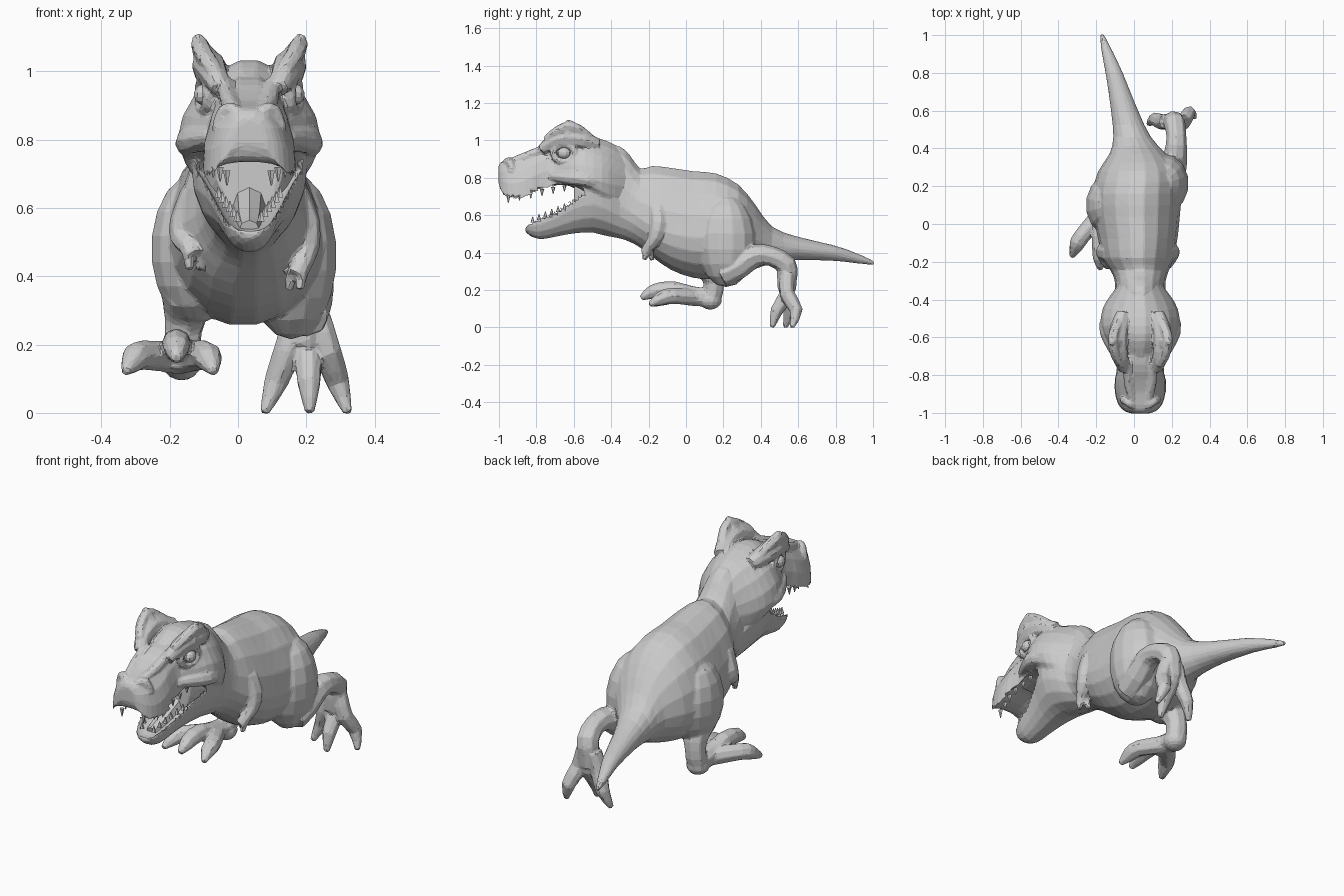
import bpy
import bmesh
import math
from mathutils import Vector

default_cube = bpy.data.objects.get("Cube")
if default_cube:
    bpy.data.objects.remove(default_cube, do_unlink=True)

HEAD_X = .033
BODY_X = .02
hide = bpy.data.materials.new("plain grey hide")
hide.use_nodes = True
hide.diffuse_color = (.6, .6, .6, 1)
hide.node_tree.nodes["Principled BSDF"].inputs["Base Color"].default_value = hide.diffuse_color


def finish(name, bm):
    """Turn a bmesh into a flat shaded, named object."""
    bmesh.ops.recalc_face_normals(bm, faces=bm.faces)
    mesh = bpy.data.meshes.new(name)
    bm.to_mesh(mesh)
    bm.free()
    mesh.materials.append(hide)
    obj = bpy.data.objects.new(name, mesh)
    bpy.context.collection.objects.link(obj)
    return obj


def refine(rows, steps):
    """Catmull-Rom interpolation between rows of numbers."""
    rows = [Vector(r) for r in rows]
    out = []
    for i in range(len(rows) - 1):
        b, c = rows[i], rows[i + 1]
        a, d = rows[max(i - 1, 0)], rows[min(i + 2, len(rows) - 1)]
        for s in range(steps):
            t = s / steps
            m, n = (c - a) / 2, (d - b) / 2
            out.append(b + m * t + (3 * (c - b) - 2 * m - n) * t ** 2
                       + (2 * (b - c) + m + n) * t ** 3)
    return out + [rows[-1]]


def skin(name, rings):
    """Bridge a list of point rings and cap both ends."""
    bm = bmesh.new()
    loops = [[bm.verts.new(p) for p in ring] for ring in rings]
    for low, high in zip(loops, loops[1:]):
        for i in range(len(low)):
            j = (i + 1) % len(low)
            bm.faces.new((low[i], low[j], high[j], high[i]))
    bm.faces.new(loops[0])
    bm.faces.new(loops[-1])
    return finish(name, bm)


def loft(name, sections, power=1, sides=18, steps=2):
    """Sections run along y: y, centre x, half width, bottom, widest height, top."""
    rings = []
    for y, cx, w, bottom, wide, top in refine(sections, steps):
        ring = []
        for i in range(sides):
            a = math.tau * i / sides
            c, s = math.cos(a), math.sin(a)
            c = math.copysign(abs(c) ** power, c)
            lift = abs(s) ** power * ((top if s > 0 else bottom) - wide)
            ring.append((cx + w * c, y, wide + lift))
        rings.append(ring)
    return skin(name, rings)


def tube(name, path, sides=8, steps=2):
    """Limb through points of x, y, z, radius."""
    pts = refine(path, steps)
    rings, turn, last = [], None, None
    for i, p in enumerate(pts):
        t = (pts[min(i + 1, len(pts) - 1)] - pts[max(i - 1, 0)]).to_3d().normalized()
        turn = last.rotation_difference(t) @ turn if last else t.to_track_quat('Z', 'Y')
        last = t
        rings.append([p.to_3d() + turn @ Vector((math.cos(a) * p[3], math.sin(a) * p[3], 0))
                      for a in (math.tau * k / sides for k in range(sides))])
    return skin(name, rings)


def ball(name, centre, size, u=14, v=9):
    bm = bmesh.new()
    bmesh.ops.create_uvsphere(bm, u_segments=u, v_segments=v, radius=1)
    bmesh.ops.scale(bm, vec=size, verts=bm.verts)
    bmesh.ops.translate(bm, vec=centre, verts=bm.verts)
    return finish(name, bm)


def tooth(name, base, length):
    """Small spike; a negative length points down."""
    x, y, z = base
    tube(name, [(x, y, z, .012), (x, y, z + length, .002)], sides=5, steps=1)


def fuse(parts, ratio):
    """Melt parts into the first one as a single faceted skin."""
    whole = parts[0]
    with bpy.context.temp_override(active_object=whole, object=whole, selected_objects=parts,
                                   selected_editable_objects=parts):
        bpy.ops.object.join()
    melt = whole.modifiers.new("melt", 'REMESH')
    melt.mode = 'VOXEL'
    melt.voxel_size = .007
    soften = whole.modifiers.new("soften", 'SMOOTH')
    soften.iterations = 4
    facet = whole.modifiers.new("facet", 'DECIMATE')
    facet.ratio = ratio


# Torso, neck and tail
body = [loft("body", [
    (-.6, .033, .1, .56, .75, .97),
    (-.48, .033, .14, .5, .68, .99),
    (-.36, .033, .135, .475, .65, .975),
    (-.3, .033, .135, .455, .62, .925),
    (-.245, .03, .155, .425, .58, .853),
    (-.18, .02, .19, .375, .54, .868),
    (-.08, .02, .21, .305, .5, .858),
    (.04, .015, .228, .262, .48, .84),
    (.16, .015, .235, .255, .48, .828),
    (.28, .025, .215, .275, .48, .768),
    (.37, .02, .15, .31, .47, .66),
    (.46, -.01, .1, .34, .44, .54),
    (.6, -.05, .072, .36, .42, .485),
    (.8, -.105, .046, .355, .4, .437),
    (.93, -.148, .027, .34, .365, .39),
    (1.005, -.17, .01, .332, .344, .355)], power=1.03)]

# Skull and cheeks
head = [loft("head", [
    (-.78, HEAD_X, .1, .76, .8, .95),
    (-.7, HEAD_X, .13, .76, .8, .99),
    (-.62, HEAD_X, .18, .755, .8, 1.03),
    (-.54, HEAD_X, .21, .7, .8, 1.035),
    (-.45, HEAD_X, .2, .6, .78, 1.01),
    (-.38, HEAD_X, .16, .56, .76, .98),
    (-.3, HEAD_X, .1, .6, .75, .92)], power=1.15)]

# Snout with a hollow palate and rounded tip
head.append(loft("snout", [
    (-1.003, HEAD_X, .05, .79, .77, .86),
    (-.99, HEAD_X, .085, .75, .72, .885),
    (-.955, HEAD_X, .118, .735, .68, .9),
    (-.89, HEAD_X, .137, .745, .675, .915),
    (-.82, HEAD_X, .136, .77, .705, .945),
    (-.74, HEAD_X, .122, .785, .74, .98),
    (-.6, HEAD_X, .14, .8, .765, 1.0)], power=.82))

# Lower jaw, dished on top
head.append(loft("lower_jaw", [
    (-.86, HEAD_X, .035, .515, .54, .535),
    (-.835, HEAD_X, .062, .49, .57, .53),
    (-.78, HEAD_X, .082, .47, .6, .54),
    (-.7, HEAD_X, .1, .483, .64, .56),
    (-.6, HEAD_X, .135, .5, .715, .6),
    (-.5, HEAD_X, .172, .505, .75, .68),
    (-.4, HEAD_X, .155, .485, .7, .75),
    (-.3, HEAD_X, .11, .46, .62, .7)], power=.9))

# Tongue
tube("tongue", [(HEAD_X, -.79, .535, .03), (HEAD_X, -.7, .56, .042),
                (HEAD_X, -.55, .63, .05)])

for side, label in ((1, "left"), (-1, "right")):
    def off(x):
        return HEAD_X + side * x

    # Brow rising out of the skull into a thin flared crest
    head.append(tube("brow", [
        (off(.085), -.77, .95, .03), (off(.105), -.71, .995, .042),
        (off(.118), -.63, 1.015, .05), (off(.112), -.55, 1.0, .05),
        (off(.09), -.47, .975, .035)]))
    head.append(tube("brow_crest", [
        (off(.1), -.745, 1.0, .025), (off(.128), -.7, 1.04, .028),
        (off(.145), -.635, 1.075, .028), (off(.14), -.58, 1.062, .028),
        (off(.115), -.52, 1.015, .028)], sides=6))
    head.append(tube("brow_horn", [(off(.125), -.63, 1.03, .045),
                                   (off(.155), -.625, 1.108, .014)], sides=6, steps=1))

    # Cheek ridge, nostril rim and snout ridge
    head.append(tube("cheek_ridge", [
        (off(.11), -.72, .81, .025), (off(.16), -.61, .8, .04),
        (off(.178), -.53, .79, .04), (off(.14), -.42, .74, .03)]))
    head.append(tube("nostril_rim", [
        (off(.02), -.965, .84, .02), (off(.04), -.96, .882, .022),
        (off(.072), -.94, .885, .022), (off(.092), -.93, .83, .02)]))
    head.append(tube("snout_ridge", [
        (off(.04), -.94, .885, .02), (off(.06), -.85, .915, .026),
        (off(.07), -.73, .965, .025)]))

    # Eye ringed by its lid
    ball(label + "_eye", (off(.137), -.652, .932), (.026, .036, .03), 10, 7)
    head.append(tube("eyelid", [
        (off(.13 + .012 * math.cos(a)), -.652 + .058 * math.cos(a),
         .932 + .046 * math.sin(a), .02) for a in (math.tau * k / 10 for k in range(11))],
        sides=6, steps=1))

    # Teeth along both jaws
    for i in range(6):
        t = i / 5
        tooth(label + "_upper_tooth", (off(.065 + .05 * min(1, 2 * t)),
                                       -.95 + .3 * t, .71 + .05 * t), -.045 + .012 * t)
        tooth(label + "_lower_tooth", (off(.035 + .055 * t),
                                       -.82 + .17 * t, .56 + .07 * t), .032)

    # Small arm, elbow back and two fingers forward
    drop = 0 if side > 0 else .06

    def arm(x):
        return BODY_X + side * x
    body.append(tube("arm", [
        (arm(.135), -.15, .63, .06), (arm(.172), -.145, .55, .052),
        (arm(.178), -.165, .48 + drop / 2, .04), (arm(.165), -.2, .43 + drop, .03),
        (arm(.15), -.215, .4 + drop, .032)]))
    for k in (-1, 1):
        body.append(tube("finger", [
            (arm(.152 + k * .014), -.205 - k * .01, .41 + drop, .02),
            (arm(.145 + k * .016), -.2 - k * .02, .36 + drop, .014)], sides=6, steps=1))

# Left leg, pushed off behind with hanging toes
body.append(ball("left_thigh", (.155, .215, .46), (.137, .16, .245)))
body.append(tube("left_shin", [
    (.2, .19, .28, .065), (.21, .28, .325, .068), (.22, .37, .385, .062),
    (.225, .46, .38, .054), (.215, .535, .335, .058),
    (.205, .54, .27, .056), (.2, .54, .2, .05)]))
for x, y, bend in ((.077, .53, .145), (.21, .46, .205), (.322, .565, .262)):
    body.append(tube("left_toe", [(.2 + (bend - .2) / 2, .542, .28, .042), (bend, .54, .18, .042),
                                  ((x + bend) / 2, y + .025, .09, .036), (x, y, 0, .014)]))

# Right leg, planted forward
body.append(ball("right_thigh", (-.125, .1, .48), (.132, .165, .22)))
body.append(tube("right_shin", [
    (-.14, .08, .36, .09), (-.15, .13, .3, .07), (-.16, .148, .24, .056),
    (-.165, .14, .17, .056), (-.17, .1, .16, .054), (-.175, -.02, .18, .053)]))
body.append(ball("right_heel", (-.165, .13, .145), (.058, .062, .05)))
for x, y, z, bend in ((-.33, -.175, .12, -.28), (-.18, -.24, .155, -.18), (-.07, -.195, .12, -.1)):
    body.append(tube("right_toe", [(-.17, .06, .16, .048), (bend, -.07, z + .05, .044),
                                   ((x + bend) / 2, y + .06, z + .035, .039), (x, y, z, .014)]))

fuse(body, .045)
fuse(head, .07)
